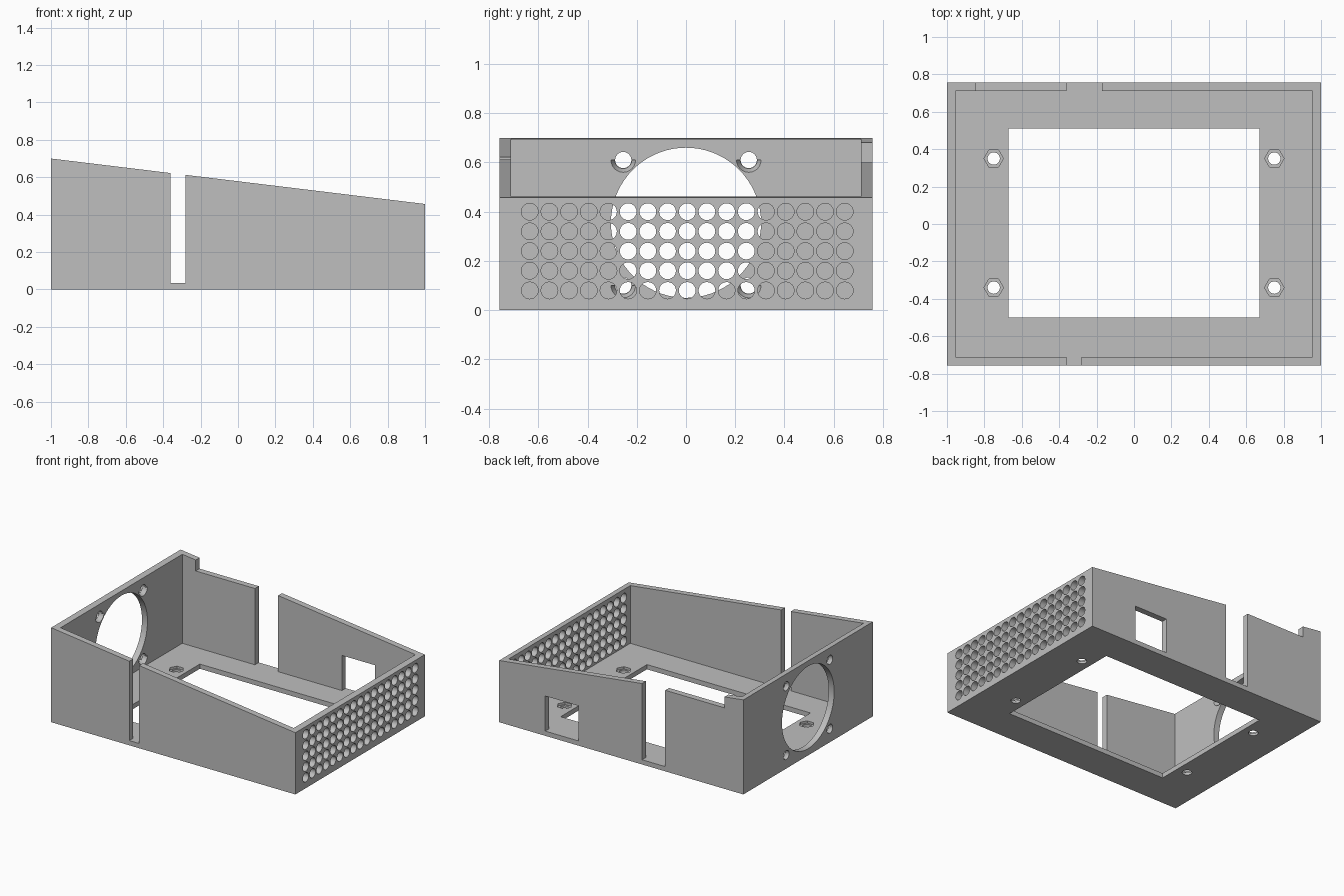
import bpy
import bmesh
from math import cos, sin, pi, tau

cube = bpy.data.objects.get("Cube")
if cube:
    bpy.data.objects.remove(cube, do_unlink=True)

WALL, FLOOR = 0.045, 0.035
HALF_Y = 0.757
IN_X, IN_Y = 1 - WALL, HALF_Y - WALL


def place(axis, u, v, d):
    """Put a profile point (u, v) at depth d along the axis."""
    return {"x": (d, u, v), "y": (u, d, v), "z": (u, v, d)}[axis]


def loft(bm, axis, ring_a, ring_b, a, b):
    """Solid between two matching profiles at depths a and b."""
    va = [bm.verts.new(place(axis, u, v, a)) for u, v in ring_a]
    vb = [bm.verts.new(place(axis, u, v, b)) for u, v in ring_b]
    n = len(va)
    bm.faces.new(va)
    bm.faces.new(vb[::-1])
    for i in range(n):
        j = (i + 1) % n
        bm.faces.new((va[i], vb[i], vb[j], va[j]))


def box(bm, x0, x1, y0, y1, z0, z1):
    rect = [(x0, y0), (x1, y0), (x1, y1), (x0, y1)]
    loft(bm, "z", rect, rect, z0, z1)


def circle(u, v, r, n):
    return [(u + r * cos(tau * i / n), v + r * sin(tau * i / n)) for i in range(n)]


def lower_half(u, v, r, n=12):
    return [(u + r * cos(pi + pi * i / n), v + r * sin(pi + pi * i / n)) for i in range(n + 1)]


def hole(bm, axis, u, v, r, a, b, n=24):
    ring = circle(u, v, r, n)
    loft(bm, axis, ring, ring, a, b)


def make_object(name, bm):
    bmesh.ops.recalc_face_normals(bm, faces=bm.faces[:])
    mesh = bpy.data.meshes.new(name)
    bm.to_mesh(mesh)
    bm.free()
    ob = bpy.data.objects.new(name, mesh)
    bpy.context.collection.objects.link(ob)
    return ob


def cut(body, bm):
    """Subtract a cutter mesh from the body and discard the cutter."""
    cutter = make_object("cutter", bm)
    cutter.hide_render = True
    mod = body.modifiers.new("cut", "BOOLEAN")
    mod.operation = "DIFFERENCE"
    mod.solver = "EXACT"
    mod.object = cutter
    bpy.context.view_layer.update()
    graph = bpy.context.evaluated_depsgraph_get()
    result = bpy.data.meshes.new_from_object(body.evaluated_get(graph))
    body.modifiers.clear()
    body.data = result
    bpy.data.objects.remove(cutter, do_unlink=True)


# Wedge-shaped block with a sloping top
bm = bmesh.new()
side = [(-1, 0), (1, 0), (1, 0.457), (-1, 0.70)]
loft(bm, "y", side, side, -HALF_Y, HALF_Y)
enclosure = make_object("enclosure", bm)

# Open cavity
bm = bmesh.new()
box(bm, -IN_X, IN_X, -IN_Y, IN_Y, FLOOR, 1)
cut(enclosure, bm)

# Floor opening, wall slots and window
bm = bmesh.new()
box(bm, -0.67, 0.67, -0.5, 0.51, -0.1, 0.1)
box(bm, -0.36, -0.28, -0.85, -0.69, FLOOR, 1)
box(bm, -0.36, -0.17, 0.69, 0.85, FLOOR, 1)
box(bm, 0.352, 0.623, 0.69, 0.85, FLOOR, 0.295)

# Floor screw holes
floor_screws = [(x, y) for x in (-0.75, 0.75) for y in (-0.34, 0.35)]
for x, y in floor_screws:
    hole(bm, "z", x, y, 0.033, -0.1, 0.1)

# Vent grid in the low end wall
for col in range(17):
    for row in range(5):
        hole(bm, "x", -0.635 + 0.08 * col, 0.08 + 0.08 * row, 0.034, 0.9, 1.1)

# Fan opening and its screw holes in the tall end wall
hole(bm, "x", 0, 0.355, 0.305, -1.1, -0.9, 72)
fan_screws = [(y, 0.355 + z) for y in (-0.255, 0.255) for z in (-0.255, 0.255)]
for y, z in fan_screws:
    hole(bm, "x", y, z, 0.033, -1.1, -0.9)
cut(enclosure, bm)

# Lowered rim at the back, nut pockets and fan screw recesses
bm = bmesh.new()
box(bm, -0.845, -0.3, 0.69, 0.85, 0.60, 1)
for x, y in floor_screws:
    hole(bm, "z", x, y, 0.052, 0.018, 0.1, 6)
for y, z in fan_screws:
    loft(bm, "x", lower_half(y, z, 0.035), lower_half(y, z, 0.055), -0.985, -0.945)
cut(enclosure, bm)

# Plain grey plastic
grey = bpy.data.materials.new("grey_plastic")
grey.use_nodes = True
colour = (0.52, 0.52, 0.52, 1)
grey.diffuse_color = colour
grey.node_tree.nodes["Principled BSDF"].inputs["Base Color"].default_value = colour
enclosure.data.materials.clear()
enclosure.data.materials.append(grey)
for poly in enclosure.data.polygons:
    poly.material_index = 0

bpy.ops.object.select_all(action="DESELECT")
enclosure.select_set(True)
bpy.context.view_layer.objects.active = enclosure
bpy.ops.object.shade_smooth_by_angle(angle=pi / 6)
